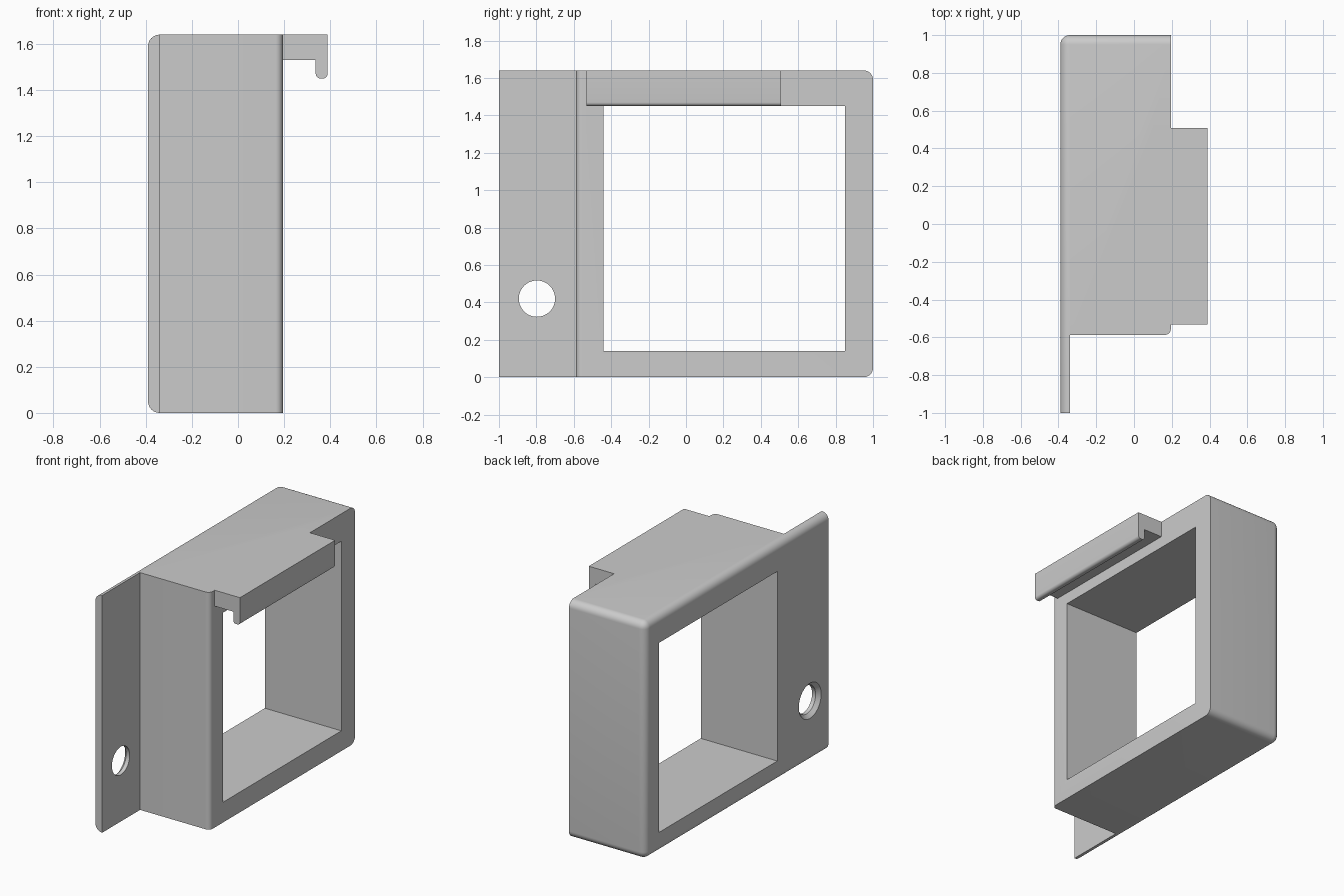
import bpy, bmesh, math
from mathutils import Vector

if "Cube" in bpy.data.objects:
    bpy.data.objects.remove(bpy.data.objects["Cube"])

H = 1.64
X0, X1 = -0.39, 0.195


def make_object(name, bm):
    bmesh.ops.recalc_face_normals(bm, faces=bm.faces)
    me = bpy.data.meshes.new(name)
    bm.to_mesh(me)
    bm.free()
    ob = bpy.data.objects.new(name, me)
    bpy.context.collection.objects.link(ob)
    return ob


def extrude_profile(points, offset):
    bm = bmesh.new()
    face = bm.faces.new([bm.verts.new(p) for p in points])
    res = bmesh.ops.extrude_face_region(bm, geom=[face], use_keep_orig=True)
    moved = [v for v in res['geom'] if isinstance(v, bmesh.types.BMVert)]
    bmesh.ops.translate(bm, verts=moved, vec=Vector(offset))
    bmesh.ops.recalc_face_normals(bm, faces=bm.faces)
    return bm


def round_edges(bm, test, radius, segments=8):
    edges = [e for e in bm.edges if test(*(v.co for v in e.verts))]
    bmesh.ops.bevel(bm, geom=edges, offset=radius, segments=segments,
                    profile=0.5, affect='EDGES', clamp_overlap=True)


def near(i, value):
    return lambda a, b: abs(a[i] - value) < 1e-4 and abs(b[i] - value) < 1e-4


def boolean(target, tool, operation):
    mod = target.modifiers.new(operation, 'BOOLEAN')
    mod.operation, mod.object, mod.solver = operation, tool, 'EXACT'
    bpy.context.view_layer.objects.active = target
    bpy.ops.object.modifier_apply(modifier=mod.name)
    bpy.data.objects.remove(tool)


# Frame body with side flange: L-shaped plan raised to full height
plan = [(X0, -1), (-0.338, -1), (-0.338, -0.587), (X1, -0.587), (X1, 1), (X0, 1)]
bm = extrude_profile([(x, y, 0) for x, y in plan], (0, 0, H))
left, back = near(0, X0), near(1, 1)
top, bottom = near(2, H), near(2, 0)
right, front = near(0, X1), near(1, -0.587)


def outer_edge(a, b):
    level = top(a, b) or bottom(a, b)
    return (left(a, b) and (level or back(a, b))) or (back(a, b) and level)


round_edges(bm, lambda a, b: right(a, b) and front(a, b), 0.032)
round_edges(bm, outer_edge, 0.05)
frame = make_object("frame_bracket", bm)

# Overhanging hook along the top
hook_profile = [(0.1, 1.53), (0.337, 1.53), (0.337, 1.45),
                (0.388, 1.45), (0.388, H), (0.1, H)]
bm = extrude_profile([(x, -0.533, z) for x, z in hook_profile], (0, 1.04, 0))
tip = near(2, 1.45)
round_edges(bm, lambda a, b: tip(a, b) and abs(a.y - b.y) > 0.5, 0.02, 5)
boolean(frame, make_object("hook", bm), 'UNION')

# Rectangular window through the frame
window = [(-0.44, 0.14), (0.85, 0.14), (0.85, 1.45), (-0.44, 1.45)]
bm = extrude_profile([(-0.6, y, z) for y, z in window], (1.0, 0, 0))
boolean(frame, make_object("window_cutter", bm), 'DIFFERENCE')

# Countersunk screw hole in the flange
bm = bmesh.new()
N = 48
rings = []
for x, r in [(-0.41, 0.142), (-0.365, 0.097), (-0.25, 0.097)]:
    rings.append([bm.verts.new((x, -0.797 + r * math.cos(2 * math.pi * i / N),
                                0.42 + r * math.sin(2 * math.pi * i / N)))
                  for i in range(N)])
for a, b in zip(rings, rings[1:]):
    for i in range(N):
        j = (i + 1) % N
        bm.faces.new((a[i], a[j], b[j], b[i]))
bm.faces.new(rings[0])
bm.faces.new(rings[-1])
boolean(frame, make_object("hole_cutter", bm), 'DIFFERENCE')

# Smooth fillets, crisp edges
frame.select_set(True)
bpy.context.view_layer.objects.active = frame
bpy.ops.object.shade_smooth_by_angle(angle=math.radians(30))
